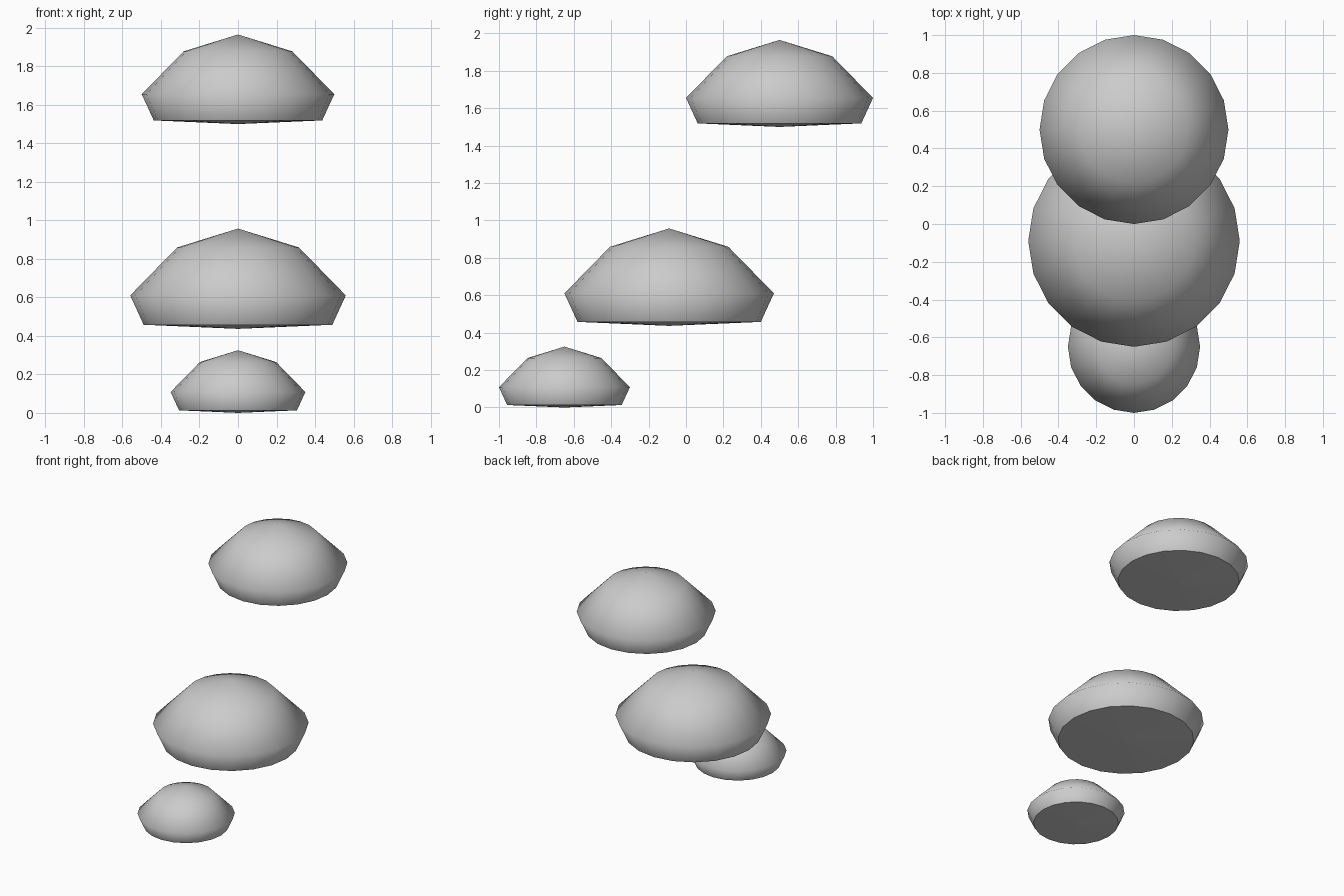
import bpy, bmesh, math

if "Cube" in bpy.data.objects:
    bpy.data.objects.remove(bpy.data.objects["Cube"])

SIDES = 20
# Cap profile (radius, height), relative to the widest ring of radius 1
RINGS = [(0.565, 0.445), (1.0, 0.0), (0.875, -0.272)]
TOP, BOTTOM = 0.62, -0.31


def make_cap(name, radius, y, z):
    bm = bmesh.new()
    rings = []
    for r, h in RINGS:
        rings.append([bm.verts.new((radius * r * math.cos(2 * math.pi * i / SIDES),
                                    radius * r * math.sin(2 * math.pi * i / SIDES),
                                    radius * h)) for i in range(SIDES)])
    tip = bm.verts.new((0, 0, radius * TOP))
    base = bm.verts.new((0, 0, radius * BOTTOM))
    for i in range(SIDES):
        j = (i + 1) % SIDES
        # shallow peak and flared sides
        bm.faces.new((tip, rings[0][i], rings[0][j])).smooth = True
        for a, b in zip(rings, rings[1:]):
            bm.faces.new((a[i], b[i], b[j], a[j])).smooth = True
        # nearly flat underside
        bm.faces.new((base, rings[-1][j], rings[-1][i])).smooth = False
    mesh = bpy.data.meshes.new(name)
    bm.to_mesh(mesh)
    bm.free()
    obj = bpy.data.objects.new(name, mesh)
    obj.location = (0, y, z)
    bpy.context.collection.objects.link(obj)


# Three floating domed caps, climbing from front to back
make_cap("upper_cap", 0.50, 0.50, 1.655)
make_cap("middle_cap", 0.56, -0.09, 0.61)
make_cap("lower_cap", 0.35, -0.65, 0.1085)
